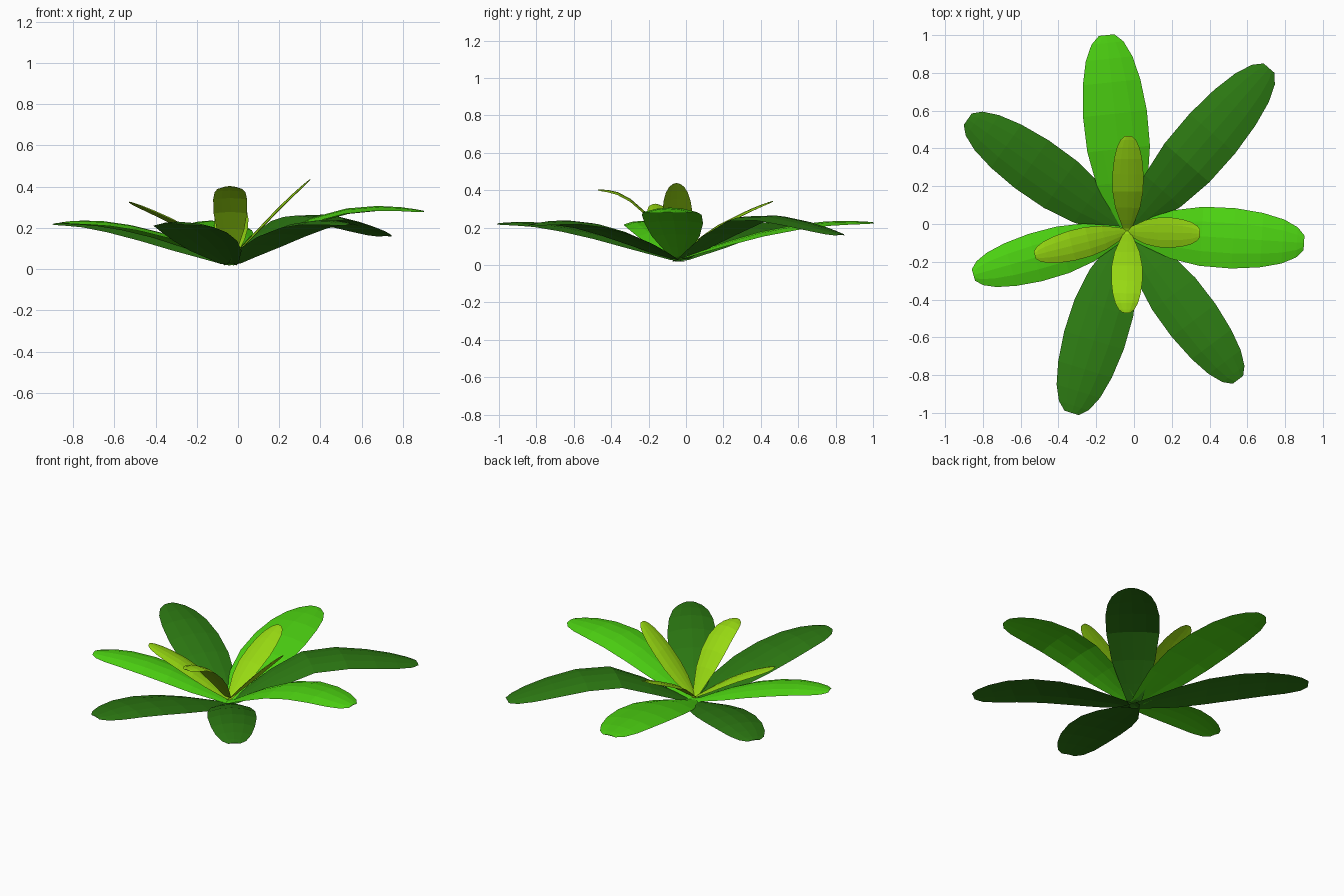
import bpy, bmesh
from mathutils import Vector

if "Cube" in bpy.data.objects:
    bpy.data.objects.remove(bpy.data.objects["Cube"])


def mat(name, rgb):
    m = bpy.data.materials.new(name)
    m.diffuse_color = (*rgb, 1)
    m.use_nodes = True
    m.node_tree.nodes["Principled BSDF"].inputs["Base Color"].default_value = m.diffuse_color
    return m


DARK = mat("dark_green", (0.025, 0.19, 0.006))
BRIGHT = mat("bright_green", (0.075, 0.66, 0.006))
YOUNG = mat("yellow_green", (0.31, 0.69, 0.006))

BASE = Vector((-0.035, -0.04, 0))
# half width along the leaf: (position, fraction of the widest half width)
OUTLINE = [(-0.03, .12), (.03, .28), (.12, .5), (.25, .8), (.42, .98), (.6, 1),
           (.76, .9), (.88, .73), (.96, .5), (1, .24)]
# lens cross-section ring: (across, arch, thickness side)
RING = [(-1, 0, 0), (-.5, .75, 1), (0, 1, 1.3), (.5, .75, 1),
        (1, 0, 0), (.5, .75, -1), (0, 1, -1.3), (-.5, .75, -1)]


def height(zs, s):
    """Smooth height along the spine through evenly spaced values."""
    s = min(max(s, 0), 1) * (len(zs) - 1)
    i = min(int(s), len(zs) - 2)
    f = s - i
    return zs[i] * (1 - f) + zs[i + 1] * f


def leaf(name, tip, width, zs, material, arch=0.02, thick=0.005, roll=0.0):
    """Blade from the rosette centre to tip, arched across, rounded at the end."""
    run = Vector((*tip, 0)) - BASE
    side = Vector((-run.y, run.x, 0)).normalized()
    bm = bmesh.new()
    rings = []
    for s, w in OUTLINE:
        c = BASE + run * s
        c.z = height(zs, s)
        hw = w * width / 2
        rings.append([bm.verts.new(c + side * (a * hw) + Vector((0, 0,
                      arch * w * (h - .6) + thick * t * w + roll * a * w)))
                      for a, h, t in RING])
    n = len(RING)
    for r0, r1 in zip(rings, rings[1:]):
        for k in range(n):
            bm.faces.new((r0[k], r0[(k + 1) % n], r1[(k + 1) % n], r1[k]))
    bm.faces.new(rings[0][::-1])
    bm.faces.new(rings[-1])
    bmesh.ops.recalc_face_normals(bm, faces=bm.faces)
    me = bpy.data.meshes.new(name)
    bm.to_mesh(me)
    bm.free()
    me.materials.append(material)
    ob = bpy.data.objects.new(name, me)
    bpy.context.collection.objects.link(ob)


LOW = (.02, .085, .145, .19, .22, .22)

# outer dark leaves
leaf("outer_leaf_back_right", (.715, .825), .32, (.02, .14, .245, .25, .215, .16), DARK)
leaf("outer_leaf_back_left", (-.88, .555), .31, LOW, DARK)
leaf("outer_leaf_front_left", (-.33, -1), .33, LOW, DARK)
leaf("outer_leaf_front_right", (.55, -.825), .29, (.02, .10, .165, .21, .23, .215), DARK)

# bright middle leaves
leaf("middle_leaf_back", (-.145, 1), .34, (.03, .10, .16, .20, .225, .225), BRIGHT)
leaf("middle_leaf_right", (.9, -.1), .32, (.03, .14, .23, .28, .297, .28), BRIGHT)
leaf("middle_leaf_left", (-.85, -.27), .26, (.03, .10, .16, .20, .225, .225), BRIGHT)

# young inner leaves
leaf("inner_leaf_back", (-.03, .465), .165, (.05, .13, .20, .25, .30, .34), YOUNG, .012, .004)
leaf("inner_leaf_front", (-.04, -.47), .165, (.05, .17, .27, .345, .39, .40), YOUNG, .012, .004)
leaf("inner_leaf_right", (.35, -.05), .16, (.05, .13, .21, .29, .365, .435), YOUNG, .012, .004)
leaf("inner_leaf_left", (-.525, -.165), .16, (.05, .12, .185, .24, .285, .325), YOUNG, .012, .004)
